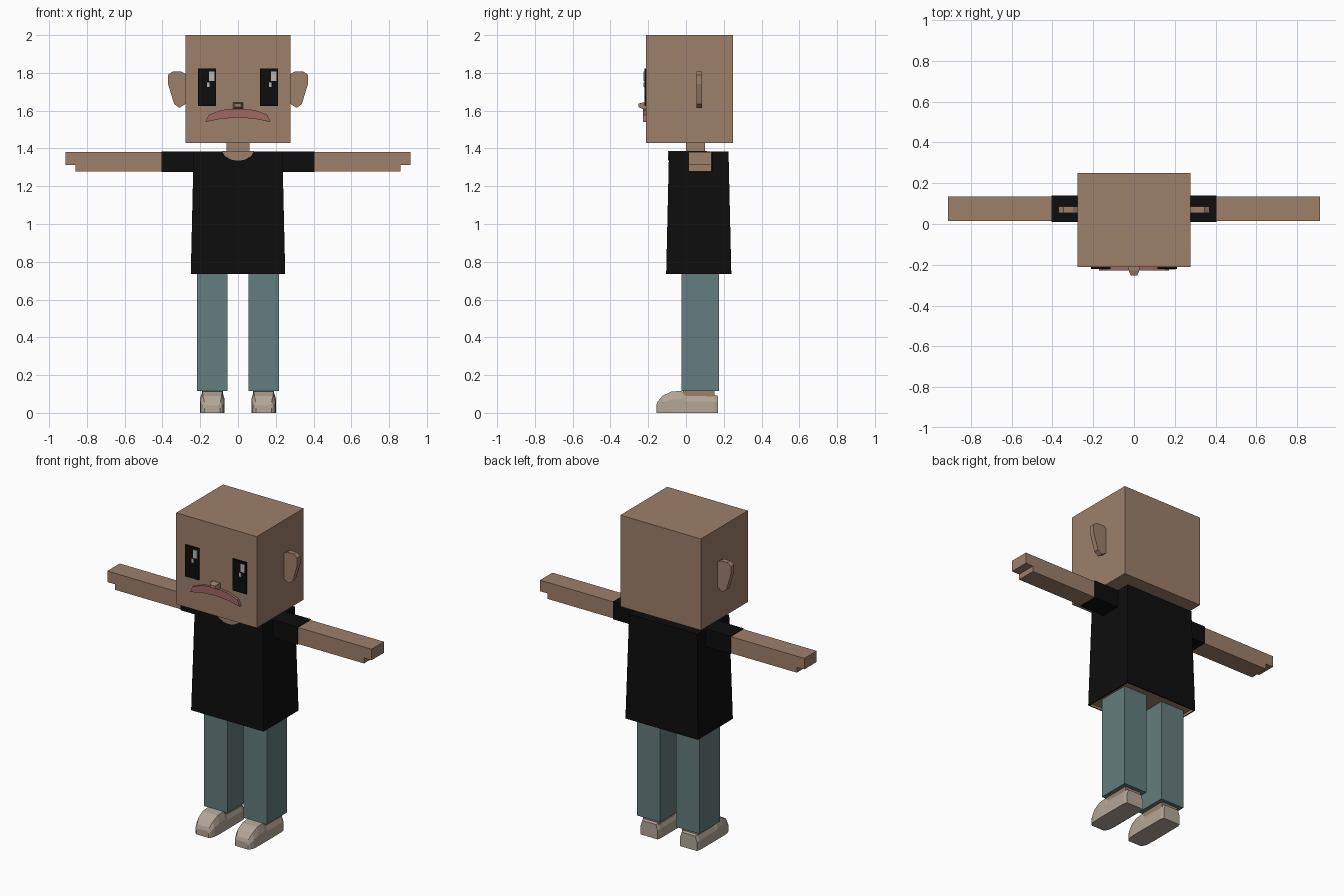
import bpy, bmesh

if "Cube" in bpy.data.objects:
    bpy.data.objects.remove(bpy.data.objects["Cube"])


def material(name, r, g, b):
    m = bpy.data.materials.new(name)
    m.use_nodes = True
    m.diffuse_color = (r, g, b, 1)
    bsdf = m.node_tree.nodes["Principled BSDF"]
    bsdf.inputs["Base Color"].default_value = (r, g, b, 1)
    bsdf.inputs["Roughness"].default_value = 0.9
    return m


skin = material("skin", 0.34, 0.215, 0.145)
black = material("black cloth", 0.004, 0.004, 0.004)
teal = material("teal trousers", 0.127, 0.205, 0.205)
cream = material("cream shoe", 0.45, 0.38, 0.31)
pink = material("pink lips", 0.35, 0.14, 0.125)
white = material("eye highlight", 0.5, 0.46, 0.42)


def finish(name, bm, *mats):
    bmesh.ops.recalc_face_normals(bm, faces=bm.faces[:])
    mesh = bpy.data.meshes.new(name)
    bm.to_mesh(mesh)
    bm.free()
    for m in mats:
        mesh.materials.append(m)
    obj = bpy.data.objects.new(name, mesh)
    bpy.context.collection.objects.link(obj)
    return obj


def loft(name, rings, *mats):
    """Skin a closed tube through equal-length rings of points and cap it."""
    bm = bmesh.new()
    rows = [[bm.verts.new(p) for p in ring] for ring in rings]
    n = len(rows[0])
    for a, b in zip(rows, rows[1:]):
        for i in range(n):
            j = (i + 1) % n
            bm.faces.new((a[i], a[j], b[j], b[i]))
    bm.faces.new(rows[0])
    bm.faces.new(rows[-1])
    return finish(name, bm, *mats)


def rect(x, y, z):
    return [(x[0], y[0], z), (x[1], y[0], z), (x[1], y[1], z), (x[0], y[1], z)]


def box(name, x, y, z, mat):
    return loft(name, [rect(x, y, z[0]), rect(x, y, z[1])], mat)


def front_plate(name, outline, y, mat):
    """Extrude an x-z outline along y."""
    return loft(name, [[(px, d, pz) for px, pz in outline] for d in y], mat)


def both(s, lo, hi):
    return sorted((s * lo, s * hi))


# Head and neck
box("head", (-0.278, 0.278), (-0.212, 0.25), (1.43, 2.0), skin)
box("neck", (-0.06, 0.06), (0.0, 0.1), (1.36, 1.45), skin)

# Shirt body, with a recessed skin underside
shirt = loft("shirt", [rect((-0.25, 0.25), (-0.105, 0.24), 0.735),
                       rect((-0.235, 0.235), (-0.09, 0.225), 1.385)], black, skin)
bm = bmesh.new()
bm.from_mesh(shirt.data)
bottom = min(bm.faces, key=lambda f: f.calc_center_median().z)
bmesh.ops.inset_region(bm, faces=[bottom], thickness=0.01)
hole = bmesh.ops.extrude_face_region(bm, geom=[bottom])
bmesh.ops.translate(bm, vec=(0, 0, 0.015),
                    verts=[g for g in hole["geom"] if isinstance(g, bmesh.types.BMVert)])
if bottom.is_valid:
    bm.faces.remove(bottom)
for f in bm.faces:
    c = f.calc_center_median()
    if 0.74 < c.z < 0.8:
        f.material_index = 1
bm.to_mesh(shirt.data)
bm.free()

# Scooped neckline
scoop = [(-0.085, 1.387), (-0.07, 1.36), (-0.035, 1.34), (0, 1.335),
         (0.035, 1.34), (0.07, 1.36), (0.085, 1.387)]
front_plate("neckline", scoop, (-0.094, -0.087), skin)
box("neckline_top", (-0.085, 0.085), (-0.09, 0.11), (1.38, 1.387), skin)

# Nose
loft("nose", [[(-0.026, -0.21, 1.608), (0.026, -0.21, 1.608), (0.026, -0.21, 1.643), (-0.026, -0.21, 1.643)],
              [(-0.026, -0.228, 1.608), (0.026, -0.228, 1.608), (0.026, -0.228, 1.643), (-0.026, -0.228, 1.643)],
              [(-0.016, -0.252, 1.62), (0.016, -0.252, 1.62), (0.016, -0.252, 1.637), (-0.016, -0.252, 1.637)]], skin)

# Down-turned mouth
upper = [(-0.172, 1.54), (-0.155, 1.578), (-0.09, 1.603), (0, 1.613),
         (0.09, 1.603), (0.155, 1.578), (0.172, 1.54)]
lower = [(0.09, 1.557), (0, 1.564), (-0.09, 1.557)]
front_plate("mouth", upper + lower, (-0.228, -0.21), pink)

ear = [(0.27, 1.79), (0.3, 1.807), (0.345, 1.808), (0.37, 1.79), (0.37, 1.74),
       (0.338, 1.635), (0.31, 1.615), (0.27, 1.64)]
# Shoe sections from heel to toe: y, half width, height
shoe = [(0.17, 0.058, 0.09), (0.15, 0.064, 0.095), (0.0, 0.065, 0.096), (-0.025, 0.065, 0.117),
        (-0.08, 0.065, 0.112), (-0.125, 0.062, 0.09), (-0.15, 0.052, 0.06), (-0.157, 0.042, 0.04)]

for s, side in ((1, "left"), (-1, "right")):
    front_plate(side + "_ear", [(s * x, z) for x, z in ear], (0.055, 0.086), skin)

    # Eye and its highlights, which sit on the same side of both eyes
    box(side + "_eye", both(s, 0.116, 0.211), (-0.221, -0.212), (1.625, 1.822), black)
    h = 0.174 if s > 0 else -0.154
    box(side + "_eye_highlight", (h, h + 0.029), (-0.224, -0.219), (1.757, 1.808), white)
    box(side + "_eye_glint", (h - 0.009, h + 0.004), (-0.224, -0.219), (1.725, 1.75), white)

    # Sleeve, arm and stepped hand
    box(side + "_sleeve", both(s, 0.2, 0.405), (0.01, 0.14), (1.274, 1.385), black)
    arm = [(0.39, 1.278), (0.86, 1.278), (0.86, 1.312), (0.912, 1.312), (0.912, 1.381), (0.39, 1.381)]
    front_plate(side + "_arm", [(s * x, z) for x, z in arm], (0.014, 0.136), skin)

    # Trouser leg and ankle
    box(side + "_trouser_leg", both(s, 0.055, 0.216), (-0.025, 0.176), (0.115, 0.8), teal)
    box(side + "_ankle", both(s, 0.08, 0.19), (-0.015, 0.152), (0.05, 0.13), skin)

    # Shoe
    c = s * 0.136
    loft(side + "_shoe", [[(c - w, y, 0), (c + w, y, 0), (c + w, y, h * 0.62),
                           (c + w * 0.8, y, h), (c - w * 0.8, y, h), (c - w, y, h * 0.62)]
                          for y, w, h in shoe], cream)
